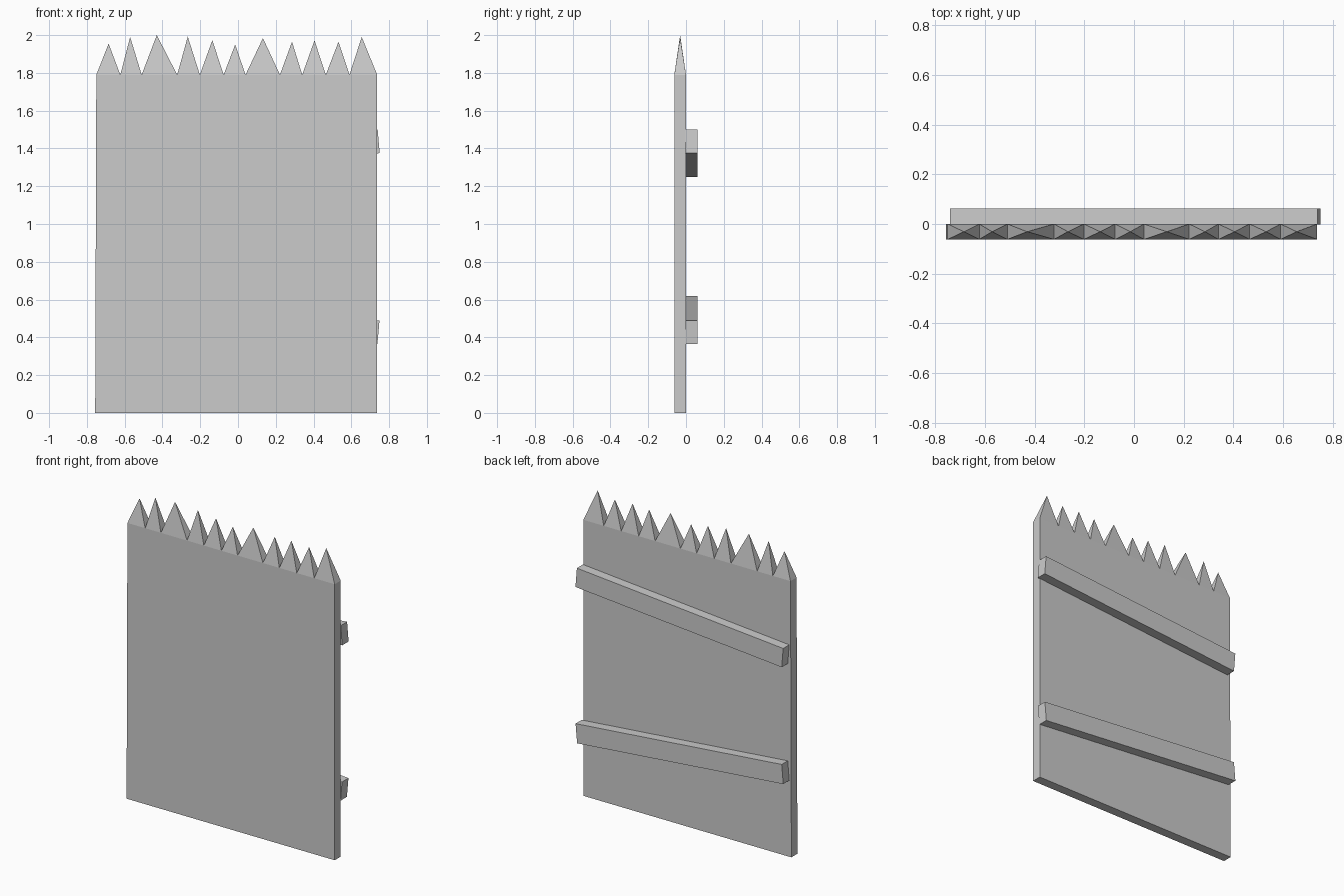
import bpy
import bmesh
from mathutils import Vector

cube = bpy.data.objects.get("Cube")
if cube:
    bpy.data.objects.remove(cube, do_unlink=True)

# Single plain grey material
GREY = (0.6, 0.6, 0.6, 1.0)
grey = bpy.data.materials.new("plain grey")
grey.use_nodes = True
grey.diffuse_color = GREY
grey.node_tree.nodes["Principled BSDF"].inputs["Base Color"].default_value = GREY


def finish(bm, name):
    bmesh.ops.recalc_face_normals(bm, faces=bm.faces)
    mesh = bpy.data.meshes.new(name)
    bm.to_mesh(mesh)
    bm.free()
    mesh.materials.append(grey)
    obj = bpy.data.objects.new(name, mesh)
    bpy.context.collection.objects.link(obj)
    return obj


FRONT, BACK = -0.062, 0.0
SHOULDER = 1.79

# Stake boundaries and the (x, z) of each sharpened tip
edges = [-0.75, -0.623, -0.51, -0.322, -0.202, -0.076, 0.04,
         0.222, 0.34, 0.465, 0.59, 0.737]
tips = [(-0.685, 1.955), (-0.571, 1.99), (-0.43, 2.0), (-0.266, 1.992),
        (-0.136, 1.973), (-0.015, 1.95), (0.132, 1.984), (0.286, 1.965),
        (0.405, 1.972), (0.532, 1.965), (0.655, 1.99)]


# Palisade panel: one solid slab of stakes, each topped by a pyramid
def build_panel():
    bm = bmesh.new()
    rows = []
    for i, x in enumerate(edges):
        foot = x - 0.006 if i == 0 else x
        rows.append([bm.verts.new(p) for p in (
            (foot, FRONT, 0), (foot, BACK, 0),
            (x, BACK, SHOULDER), (x, FRONT, SHOULDER))])
    for a, b, (tx, tz) in zip(rows, rows[1:], tips):
        for j in range(3):  # bottom, back
            if j != 2:
                bm.faces.new((a[j], a[j + 1], b[j + 1], b[j]))
        bm.faces.new((a[3], a[0], b[0], b[3]))
        tip = bm.verts.new((tx, (FRONT + BACK) / 2, tz))
        ring = (a[2], a[3], b[3], b[2])
        for j in range(4):
            bm.faces.new((ring[j], ring[(j + 1) % 4], tip))
    bm.faces.new(rows[0])
    bm.faces.new(rows[-1])
    return finish(bm, "palisade_panel")


# Batten: slanted square-ended board across the back
def build_batten(name, start, end, height=0.125):
    p, q = Vector((start[0], 0, start[1])), Vector((end[0], 0, end[1]))
    along = (q - p).normalized()
    up = Vector((-along.z, 0, along.x)) * height
    bm = bmesh.new()
    near, far = [[bm.verts.new(c + Vector((0, y, 0)))
                  for c in (p, q, q + up, p + up)] for y in (-0.003, 0.062)]
    bm.faces.new(near)
    bm.faces.new(far)
    for j in range(4):
        k = (j + 1) % 4
        bm.faces.new((near[j], near[k], far[k], far[j]))
    return finish(bm, name)


build_panel()
build_batten("upper_batten", (-0.73, 1.25), (0.75, 1.375))
build_batten("lower_batten", (-0.741, 0.495), (0.738, 0.364))
